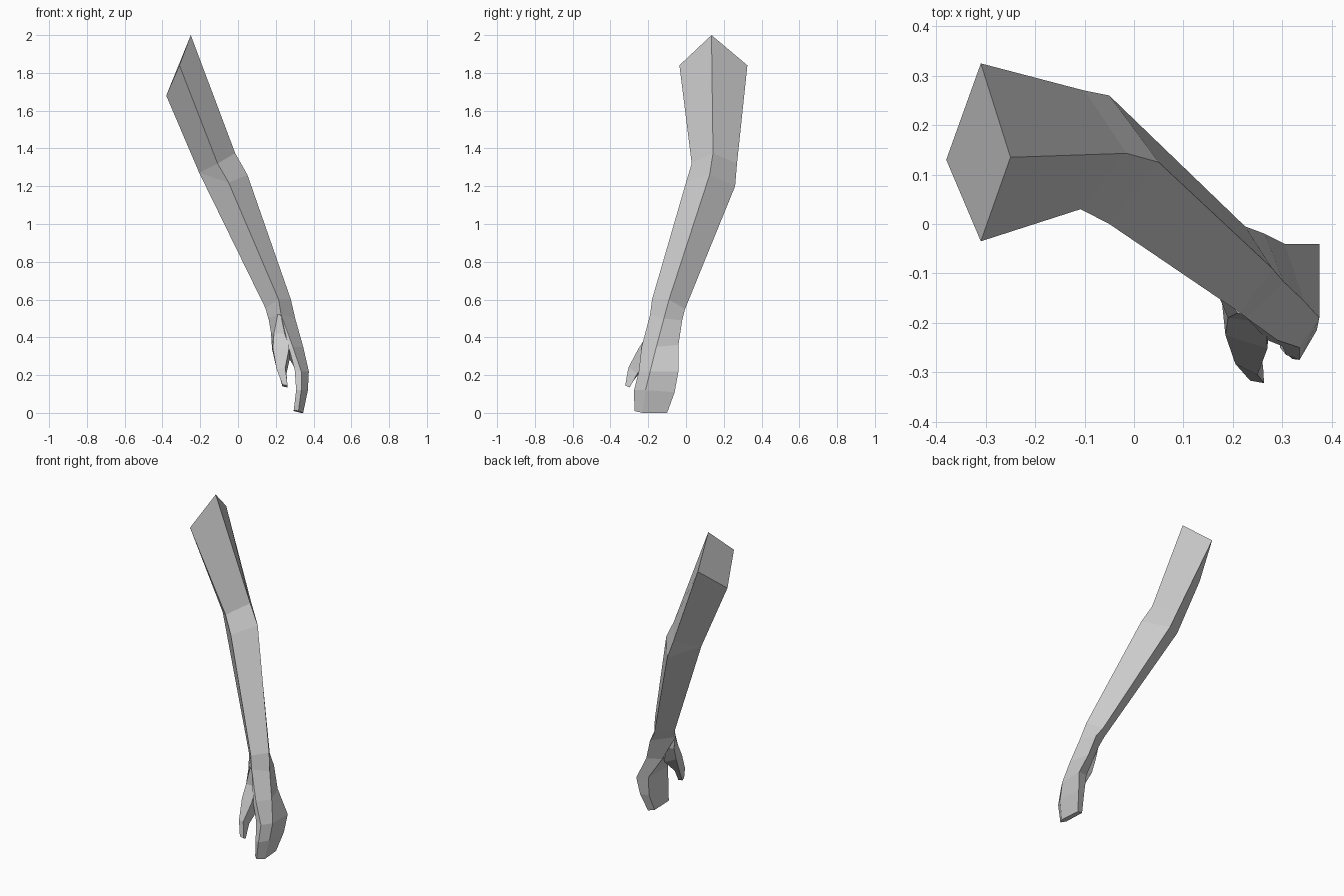
import bpy, bmesh


def loft(name, rings, cap_start=True, cap_end=True):
    """Skin matching cross-sections with quads, closing the chosen ends."""
    bm = bmesh.new()
    loops = [[bm.verts.new(p) for p in ring] for ring in rings]
    for a, b in zip(loops, loops[1:]):
        n = len(a)
        for i in range(n):
            j = (i + 1) % n
            bm.faces.new((a[i], a[j], b[j], b[i]))
    if cap_start:
        bm.faces.new(loops[0])
    if cap_end:
        bm.faces.new(loops[-1])
    bmesh.ops.remove_doubles(bm, verts=bm.verts[:], dist=0.001)
    bmesh.ops.recalc_face_normals(bm, faces=bm.faces[:])
    mesh = bpy.data.meshes.new(name)
    bm.to_mesh(mesh)
    bm.free()
    obj = bpy.data.objects.new(name, mesh)
    bpy.context.collection.objects.link(obj)
    return obj


# Sections run: outer ridge, front, inner, back
shoulder = [(-.25, .135, 2), (-.31, -.035, 1.84), (-.38, .13, 1.68), (-.31, .325, 1.84)]
elbow_pit = (-.205, .14, 1.27)   # shared by both elbow sections
upper_elbow = [(-.015, .143, 1.375), (-.108, .03, 1.32), elbow_pit, (-.10, .27, 1.32)]
lower_elbow = [(.05, .125, 1.26), (-.05, 0, 1.22), elbow_pit, (-.05, .26, 1.2)]
forearm_end = [(.28, -.09, .6), (.215, -.18, .6), (.145, -.095, .555), (.225, -.005, .55)]
wrist = [(.303, -.117, .5), (.228, -.19, .52), (.16, -.125, .5), (.265, -.02, .49)]

# Arm with a pinched elbow
loft("arm", [shoulder, upper_elbow, lower_elbow, forearm_end, wrist], cap_end=False)

# Mitten hand: the front corner splits in two below the wrist
ridge, front, inner, back = wrist
loft("hand", [
    [ridge, front, front, inner, back],
    [(.345, -.157, .35), (.29, -.235, .35), (.27, -.235, .34), (.235, -.10, .35), (.305, -.04, .36)],
    [(.375, -.19, .22), (.335, -.25, .22), (.30, -.247, .23), (.305, -.06, .23), (.375, -.04, .22)],
    [(.37, -.215, .12), (.335, -.275, .12), (.308, -.265, .12), (.31, -.075, .11), (.362, -.06, .11)],
    [(.345, -.23, 0), (.32, -.273, .01), (.295, -.25, .015), (.295, -.11, .01), (.335, -.10, 0)],
], cap_start=False)

# Thumb growing out of the wrist
loft("thumb", [
    [(.21, -.18, .52), (.23, -.187, .52), (.24, -.12, .5), (.162, -.123, .5)],
    [(.19, -.19, .42), (.267, -.20, .42), (.265, -.12, .41), (.175, -.13, .42)],
    [(.185, -.225, .34), (.27, -.252, .34), (.275, -.18, .29), (.18, -.16, .34)],
    [(.205, -.283, .23), (.25, -.305, .24), (.257, -.256, .21), (.212, -.24, .22)],
    [(.235, -.317, .15), (.263, -.322, .145), (.262, -.298, .135), (.235, -.30, .14)],
])
